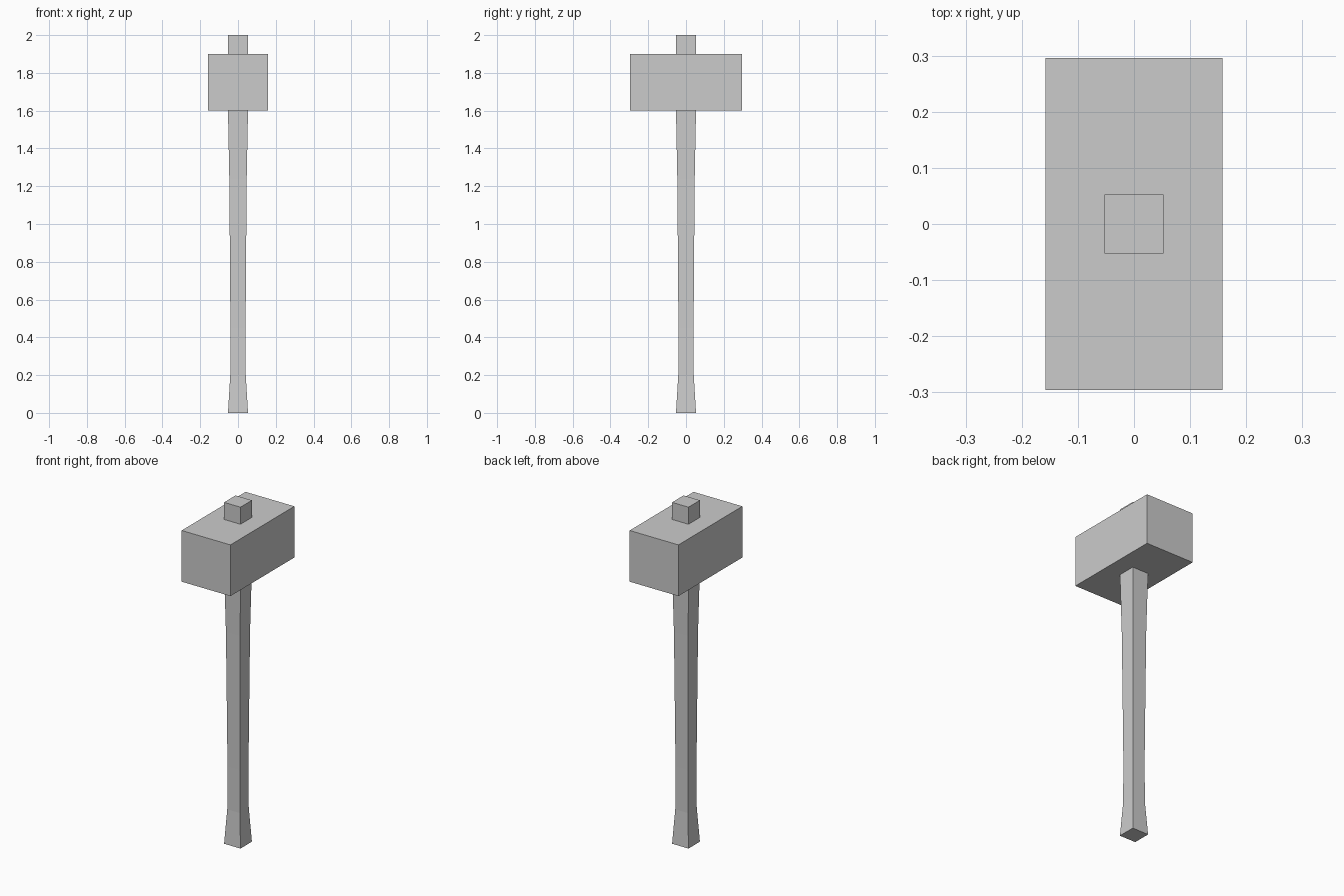
import bpy, bmesh

if "Cube" in bpy.data.objects:
    bpy.data.objects.remove(bpy.data.objects["Cube"])


def make_loft(name, sections):
    """Rectangular loft through (z, half_x, half_y) sections, capped at both ends."""
    bm = bmesh.new()
    rings = []
    for z, hx, hy in sections:
        rings.append([bm.verts.new((sx * hx, sy * hy, z))
                      for sx, sy in ((-1, -1), (1, -1), (1, 1), (-1, 1))])
    for low, high in zip(rings, rings[1:]):
        for i in range(4):
            j = (i + 1) % 4
            bm.faces.new((low[i], low[j], high[j], high[i]))
    bm.faces.new(rings[0][::-1])
    bm.faces.new(rings[-1])
    bmesh.ops.recalc_face_normals(bm, faces=bm.faces)
    mesh = bpy.data.meshes.new(name)
    bm.to_mesh(mesh)
    bm.free()
    obj = bpy.data.objects.new(name, mesh)
    bpy.context.collection.objects.link(obj)
    return obj


# Square handle: flared grip end, slim shaft, wider towards the head
handle_profile = [(0.0, 0.053), (0.2, 0.041), (0.45, 0.04), (0.72, 0.042),
                  (1.24, 0.046), (1.6, 0.053), (2.0, 0.053)]
make_loft("handle", [(z, h, h) for z, h in handle_profile])

# Block head, long along y
make_loft("head", [(1.6, 0.158, 0.296), (1.9, 0.158, 0.296)])
